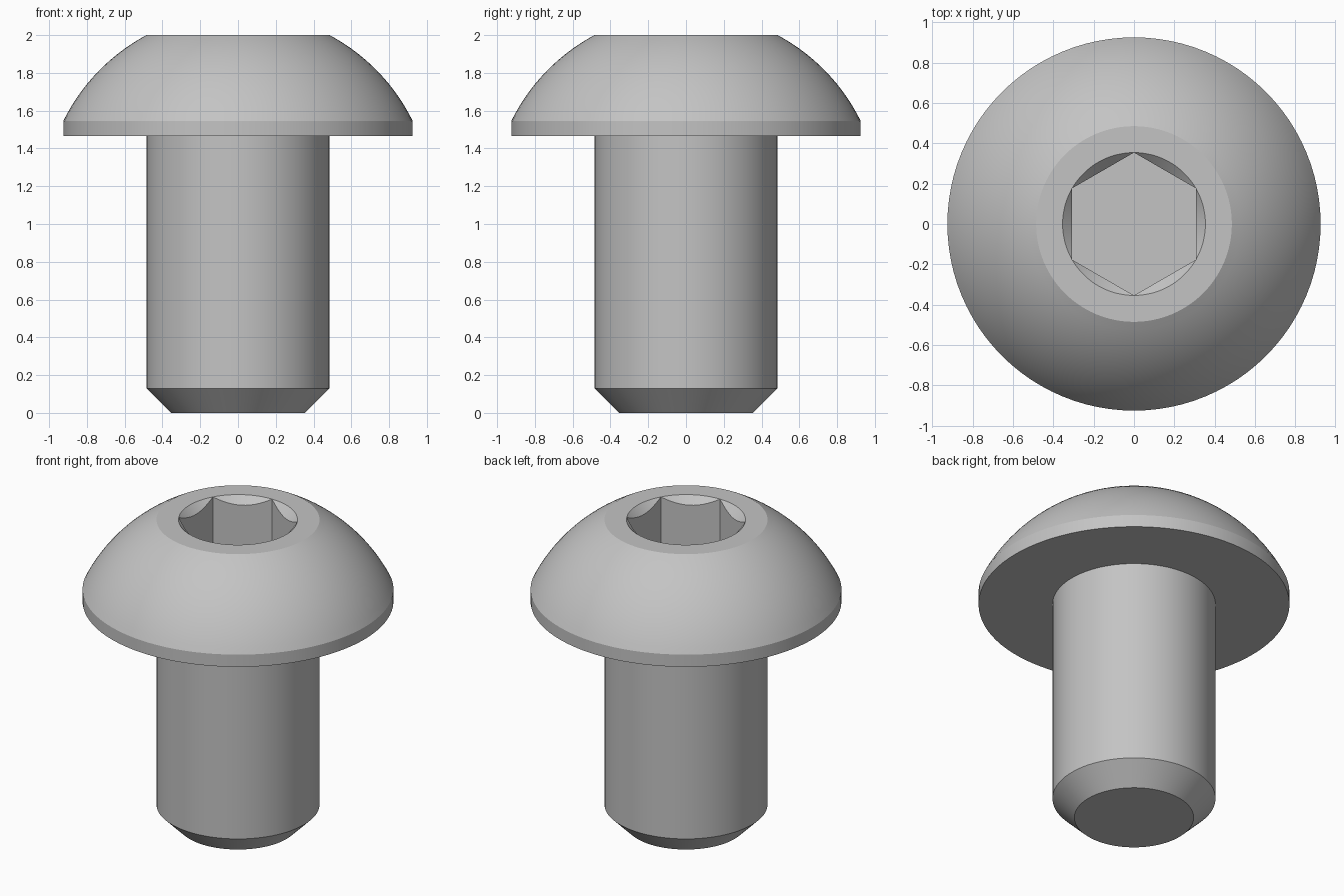
import bpy, bmesh
from math import sin, cos, radians, pi, asin

if "Cube" in bpy.data.objects:
    bpy.data.objects.remove(bpy.data.objects["Cube"])

SEGMENTS = 96
SHANK_R, HEAD_R, SOCKET_R, TIP_R = 0.485, 0.925, 0.354, 0.355
TOP, RIM_TOP, HEAD_BASE, FLOOR = 2.0, 1.545, 1.465, 1.68
DOME_R, DOME_Z = 1.031, 1.09

steel = bpy.data.materials.new("steel grey")
steel.use_nodes = True
colour = (0.55, 0.55, 0.55, 1)
steel.diffuse_color = colour
steel.node_tree.nodes["Principled BSDF"].inputs["Base Color"].default_value = colour


def hex_radius(angle):
    """Distance to a hexagon's side, corners pointing along y."""
    offset = (angle + pi / 6) % (pi / 3) - pi / 6
    return SOCKET_R * cos(pi / 6) / cos(offset)


def circle(radius, z):
    return lambda angle: (radius, z)


def scallop(angle):
    """Where the 45 degree countersink meets the socket walls."""
    r = hex_radius(angle)
    return r, TOP - (SOCKET_R - r)


def socket_floor(angle):
    return hex_radius(angle), FLOOR


# Outer profile: chamfered tip, shank, underside and rim of the head
rings = [circle(TIP_R, 0), circle(SHANK_R, 0.13), circle(SHANK_R, HEAD_BASE),
         circle(HEAD_R, HEAD_BASE), circle(HEAD_R, RIM_TOP)]

# Dome arc up to the flat top
start, end = asin(HEAD_R / DOME_R), asin(SHANK_R / DOME_R)
STEPS = 14
for i in range(1, STEPS):
    a = start + (end - start) * i / STEPS
    rings.append(circle(DOME_R * sin(a), DOME_Z + DOME_R * cos(a)))

# Flat top and countersunk hexagonal socket
rings += [circle(SHANK_R, TOP), circle(SOCKET_R, TOP), scallop, socket_floor]

# Loft the rings into one closed solid
bm = bmesh.new()
loops = []
for ring in rings:
    loop = []
    for s in range(SEGMENTS):
        angle = 2 * pi * s / SEGMENTS
        r, z = ring(angle)
        loop.append(bm.verts.new((r * cos(angle), r * sin(angle), z)))
    loops.append(loop)
for low, high in zip(loops, loops[1:]):
    for s in range(SEGMENTS):
        n = (s + 1) % SEGMENTS
        bm.faces.new((low[s], low[n], high[n], high[s]))
bm.faces.new(loops[0][::-1])
bm.faces.new(loops[-1])
bmesh.ops.remove_doubles(bm, verts=bm.verts, dist=0.0001)
bmesh.ops.recalc_face_normals(bm, faces=bm.faces)

mesh = bpy.data.meshes.new("button_head_bolt")
bm.to_mesh(mesh)
bm.free()
mesh.materials.append(steel)
bolt = bpy.data.objects.new("button_head_bolt", mesh)
bpy.context.collection.objects.link(bolt)

# Smooth round surfaces, crisp edges
bpy.ops.object.select_all(action="DESELECT")
bolt.select_set(True)
bpy.context.view_layer.objects.active = bolt
bpy.ops.object.shade_smooth_by_angle(angle=radians(20))
